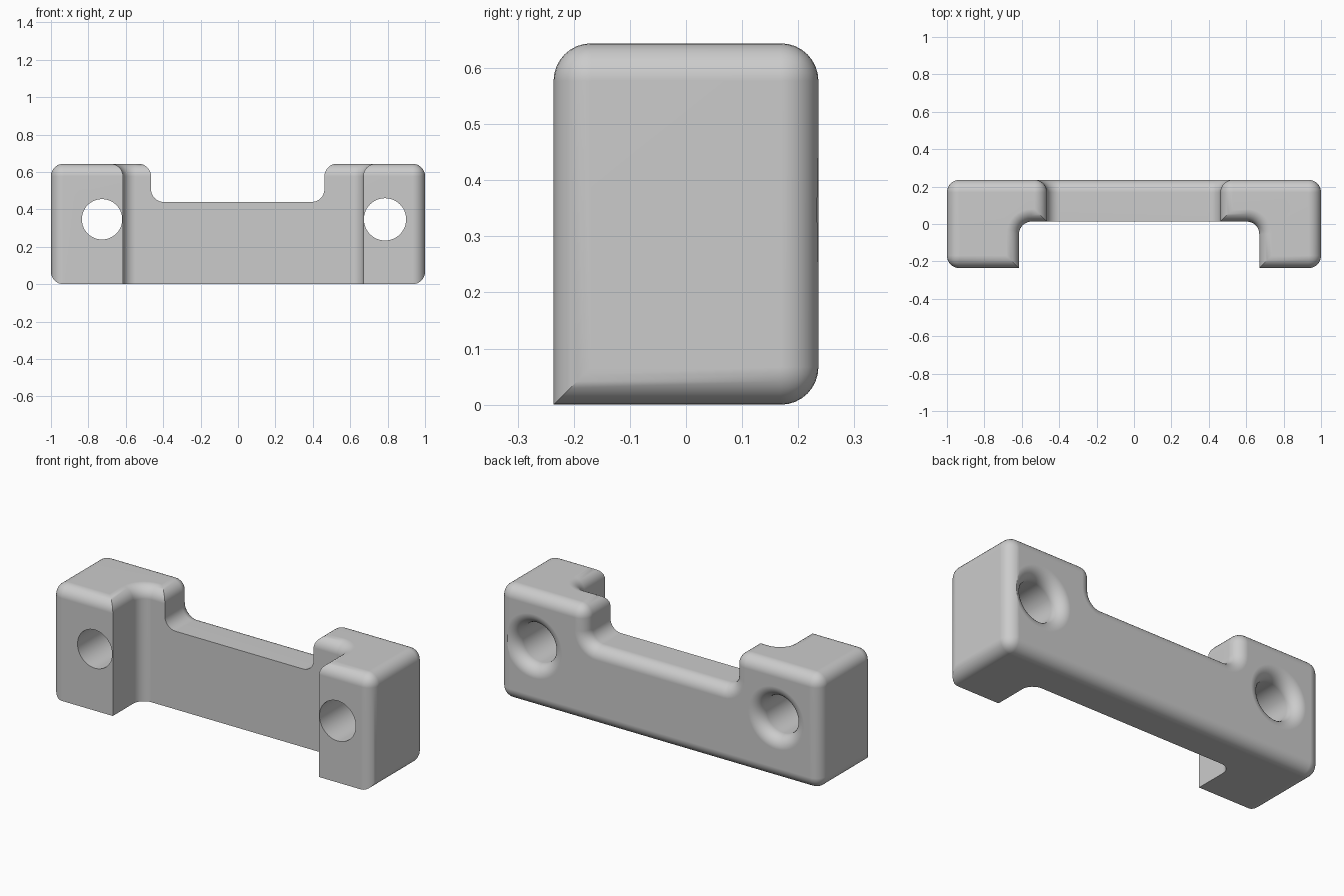
import bpy
import bmesh
import math
from mathutils import Matrix, Vector

default = bpy.data.objects.get("Cube")
if default:
    bpy.data.objects.remove(default, do_unlink=True)

HALF_X, HALF_Y, TOP = 1.0, 0.236, 0.644
WALL_Y, FLOOR_Z, R = 0.013, 0.44, 0.067
SEG = 8


def to_object(name, bm):
    bmesh.ops.recalc_face_normals(bm, faces=bm.faces[:])
    mesh = bpy.data.meshes.new(name)
    bm.to_mesh(mesh)
    bm.free()
    obj = bpy.data.objects.new(name, mesh)
    bpy.context.collection.objects.link(obj)
    return obj


def block(low, high):
    low, high = Vector(low), Vector(high)
    bm = bmesh.new()
    bmesh.ops.create_cube(bm, size=1)
    bmesh.ops.scale(bm, vec=high - low, verts=bm.verts[:])
    bmesh.ops.translate(bm, vec=(low + high) / 2, verts=bm.verts[:])
    return bm


def fillet(bm, rule):
    edges = [e for e in bm.edges if rule(e.verts[0].co, e.verts[1].co)]
    bmesh.ops.bevel(bm, geom=edges, offset=R, offset_type='OFFSET', segments=SEG,
                    profile=0.5, affect='EDGES', clamp_overlap=False)


def cut(target, cutter):
    mod = target.modifiers.new("cut", 'BOOLEAN')
    mod.operation, mod.solver, mod.object = 'DIFFERENCE', 'EXACT', cutter
    bpy.context.view_layer.objects.active = target
    bpy.ops.object.modifier_apply(modifier=mod.name)
    bpy.data.objects.remove(cutter, do_unlink=True)


def near(a, b):
    return abs(a - b) < 1e-4


# Solid block
bracket = to_object("bracket", block((-HALF_X, -HALF_Y, 0), (HALF_X, HALF_Y, TOP)))

# Front pocket between the legs, with rounded inner corners
pocket = block((-0.615, -1, -1), (0.67, WALL_Y, 2))
fillet(pocket, lambda a, b: near(a.y, WALL_Y) and near(b.y, WALL_Y) and near(a.x, b.x))
cut(bracket, to_object("pocket_cutter", pocket))

# Notch in the top, with rounded lower corners
notch = block((-0.465, -1, FLOOR_Z), (0.462, 1, 2))
fillet(notch, lambda a, b: near(a.z, FLOOR_Z) and near(b.z, FLOOR_Z) and near(a.x, b.x))
cut(bracket, to_object("notch_cutter", notch))


# Rounded edges around the top, back and outer ends
def outer_edge(a, b):
    return any(near(a[i], v) and near(b[i], v) for i, v in
               ((0, HALF_X), (0, -HALF_X), (1, HALF_Y), (2, TOP)))


bm = bmesh.new()
bm.from_mesh(bracket.data)
bmesh.ops.remove_doubles(bm, verts=bm.verts[:], dist=1e-5)
bmesh.ops.dissolve_limit(bm, angle_limit=0.01, verts=bm.verts[:], edges=bm.edges[:])
fillet(bm, outer_edge)
bm.to_mesh(bracket.data)
bm.free()


# Bolt holes, flared towards the back
def hole(x, radius, z=0.347):
    steps = [i * math.pi / 2 / SEG for i in range(SEG + 1)]
    profile = [(0, -1), (radius, -1)]
    profile += [(radius + R * (1 - math.cos(t)), HALF_Y - R + R * math.sin(t)) for t in steps]
    profile += [(radius + R, 1), (0, 1)]
    bm = bmesh.new()
    verts = [bm.verts.new((r, y, 0)) for r, y in profile]
    edges = [bm.edges.new(pair) for pair in zip(verts, verts[1:])]
    bmesh.ops.spin(bm, geom=verts + edges, cent=(0, 0, 0), axis=(0, 1, 0),
                   angle=math.tau, steps=48, use_merge=False)
    bmesh.ops.remove_doubles(bm, verts=bm.verts[:], dist=1e-5)
    bm.transform(Matrix.Translation((x, 0, z)))
    cut(bracket, to_object("hole_cutter", bm))


hole(-0.727, 0.108)
hole(0.786, 0.113)

# Grey finish
grey = bpy.data.materials.new("plain_grey")
grey.use_nodes = True
colour = (0.6, 0.6, 0.6, 1)
grey.diffuse_color = colour
grey.node_tree.nodes["Principled BSDF"].inputs["Base Color"].default_value = colour
bracket.data.materials.clear()
bracket.data.materials.append(grey)

# Smooth fillets with flat main faces
bpy.ops.object.select_all(action='DESELECT')
bracket.select_set(True)
bpy.context.view_layer.objects.active = bracket
bpy.ops.object.shade_smooth_by_angle(angle=math.radians(30))
weighted = bracket.modifiers.new("flat_faces", 'WEIGHTED_NORMAL')
weighted.keep_sharp = True
